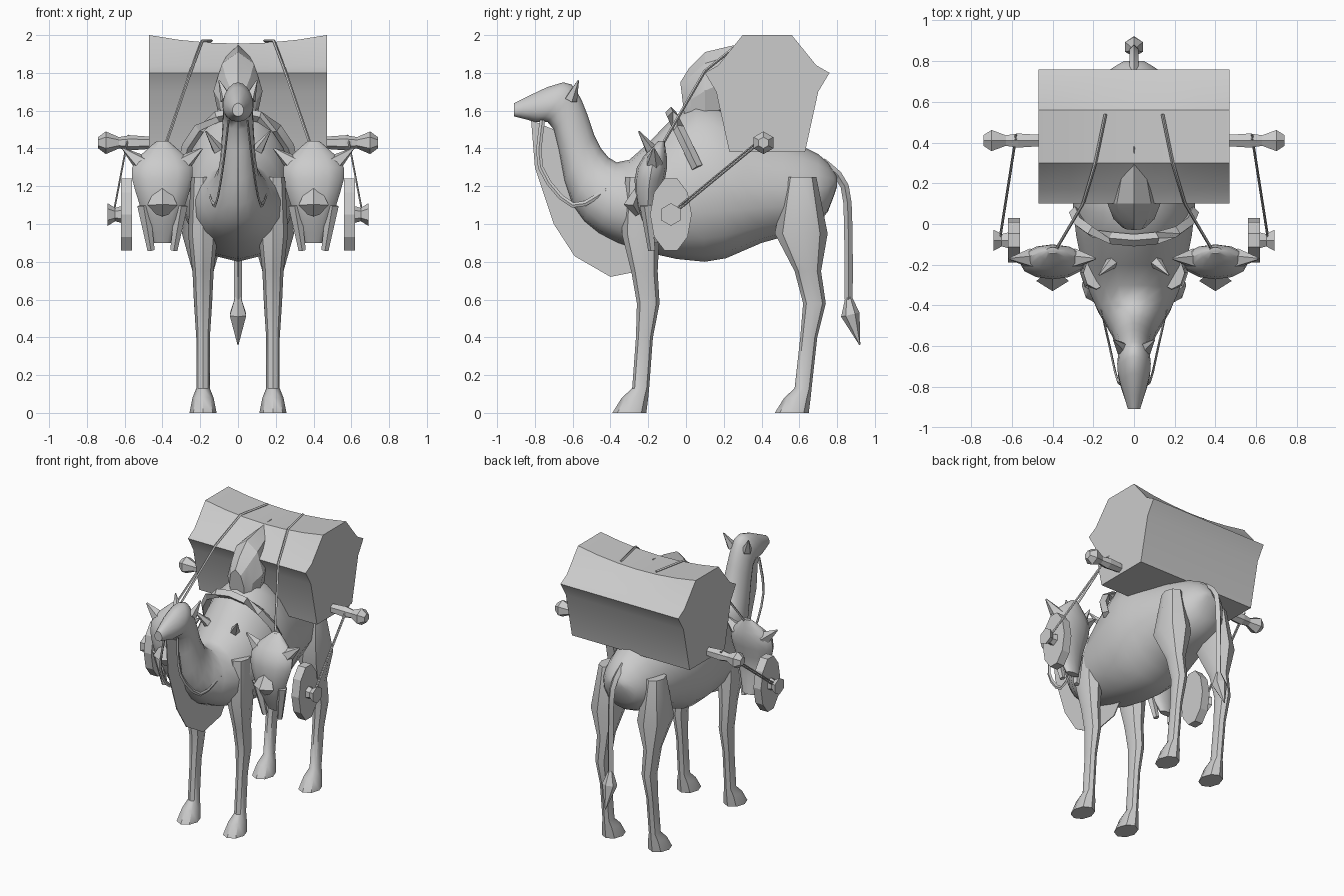
import bpy, bmesh
from math import cos, sin, pi, radians
from mathutils import Vector

default_cube = bpy.data.objects.get("Cube")
if default_cube:
    bpy.data.objects.remove(default_cube, do_unlink=True)

grey = bpy.data.materials.new("plain grey")
grey.use_nodes = True
grey.diffuse_color = (.6, .6, .6, 1)
for node in grey.node_tree.nodes:
    if node.type == 'BSDF_PRINCIPLED':
        node.inputs["Base Color"].default_value = grey.diffuse_color


def skin(name, rings, smooth_angle):
    """Join equal rings of points into a closed solid."""
    bm = bmesh.new()
    loops = [[bm.verts.new(point) for point in ring] for ring in rings]
    for lower, upper in zip(loops, loops[1:]):
        for i in range(len(lower)):
            bm.faces.new((lower[i - 1], lower[i], upper[i], upper[i - 1]))
    bm.faces.new(loops[0])
    bm.faces.new(loops[-1])
    bmesh.ops.recalc_face_normals(bm, faces=bm.faces)
    mesh = bpy.data.meshes.new(name)
    bm.to_mesh(mesh)
    bm.free()
    mesh.materials.append(grey)
    obj = bpy.data.objects.new(name, mesh)
    bpy.context.collection.objects.link(obj)
    if smooth_angle:
        bpy.ops.object.select_all(action='DESELECT')
        obj.select_set(True)
        bpy.context.view_layer.objects.active = obj
        bpy.ops.object.shade_smooth_by_angle(angle=radians(smooth_angle))


def ellipse(centre, across, along, sides, egg=0):
    """Ring of points, narrowed towards the 'along' end by the egg factor."""
    turns = [2 * pi * i / sides for i in range(sides)]
    return [centre + across * cos(t) * (1 - egg * sin(t)) + along * sin(t) for t in turns]


def blend(rows, steps):
    """Pass a smooth curve through the rows."""
    result = []
    last = len(rows) - 1
    for i in range(last):
        before, start, end, after = rows[max(i - 1, 0)], rows[i], rows[i + 1], rows[min(i + 2, last)]
        for step in range(steps):
            t = step / steps
            result.append([b + t * (c - a) / 2 + t ** 2 * (a - 2.5 * b + 2 * c - d / 2)
                           + t ** 3 * (1.5 * (b - c) + (d - a) / 2)
                           for a, b, c, d in zip(before, start, end, after)])
    return result + [rows[last]]


def spine(name, rows, steps, sides, smooth_angle):
    """Rows: top y, top z, bottom y, bottom z, half width."""
    rings = []
    for top_y, top_z, low_y, low_z, width in blend(rows, steps):
        top, low = Vector((0, top_y, top_z)), Vector((0, low_y, low_z))
        rings.append(ellipse((top + low) / 2, Vector((width, 0, 0)), (top - low) / 2, sides, .12))
    skin(name, rings, smooth_angle)


def column(name, x, rows, wide, sides):
    """Upright form. Rows: z, y, radius."""
    skin(name, [ellipse(Vector((x, y, z)), Vector((radius * wide, 0, 0)), Vector((0, radius, 0)), sides)
                for z, y, radius in rows], 40)


def tube(name, points, radii, sides, side=1, flat=1, smooth_angle=0):
    """Tube through the points, with one radius for each."""
    points = [Vector((side * x, y, z)) for x, y, z in points]
    rings = []
    for i, point in enumerate(points):
        course = (points[min(i + 1, len(points) - 1)] - points[max(i - 1, 0)]).normalized()
        reference = Vector((0, 1, 0)) if abs(course.x) > .8 else Vector((1, 0, 0))
        across = course.cross(reference).normalized()
        rings.append(ellipse(point, across * radii[i], course.cross(across) * radii[i] * flat, sides))
    skin(name, rings, smooth_angle)


def cord(name, points, radius, side=1, flat=1):
    tube(name, points, [radius] * len(points), 4, side, flat, 30)


def spike(name, base, tip, radius, side=1):
    tube(name, [base, tip], [radius, radius / 9], 5, side)


def turned(name, y, z, profile, side):
    """Six-sided turned form lying along x. Profile: x, radius."""
    tube(name, [(x, y, z) for x, radius in profile], [radius for x, radius in profile], 6, side)


def leg(name, x, thigh_y, thigh_radius, knee_y, ankle_y):
    shin_y = (knee_y + ankle_y) / 2
    column(name, x, [(1.25, thigh_y, .08), (.95, thigh_y, thigh_radius), (.75, (thigh_y + knee_y) / 2, .07),
                     (.58, knee_y, .06), (.4, shin_y, .045), (.13, ankle_y, .045),
                     (.08, ankle_y - .03, .07), (0, ankle_y - .06, .09)], .8, 8)


# Body, neck and head in one skin
spine("body_neck_and_head", [
    (.8, 1.25, .8, 1.2, .05), (.7, 1.37, .7, 1, .17), (.4, 1.5, .4, .9, .26), (.05, 1.64, .1, .8, .3),
    (-.3, 1.34, -.36, .9, .22), (-.45, 1.4, -.6, 1.1, .11), (-.55, 1.65, -.7, 1.5, .08),
    (-.65, 1.75, -.8, 1.54, .08), (-.91, 1.64, -.91, 1.57, .03)], 3, 16, 40)

# Thin mane hanging under the throat and chest
mane = [(-.82, 1.55), (-.8, 1.3), (-.7, 1), (-.59, .83), (-.4, .72), (-.2, .76), (-.1, .9),
        (-.4, 1), (-.6, 1.2), (-.7, 1.5)]
skin("throat_mane", [[(x, y, z) for y, z in mane] for x in (-.003, .003)], 0)

# Tail and its tuft
cord("tail", blend([(0, .72, 1.33), (0, .84, 1.2), (0, .86, .9), (0, .86, .6)], 3), .022)
tube("tail_tuft", [(0, .86, .62), (0, .87, .52), (0, .92, .36)], [.015, .05, .003], 6)

# Domed cushion in front of the chest
spine("saddle_cushion", [(-.03, 1.75, 0, 1.5, .06), (.1, 1.91, .1, 1.5, .13), (.38, 1.96, .4, 1.7, .04)],
      2, 8, 20)

# Travelling chest: half outline mirrored front to back, with a lid that sags in the middle
chest_y, chest_half = .43, .47
half_outline = [(.13, 2), (.26, 1.84), (.33, 1.8), (.27, 1.7), (.2, 1.38)]
outline = [(chest_y + y, z) for y, z in half_outline]
outline += [(chest_y - y, z) for y, z in reversed(half_outline)]
stations = [i / 3 - 1 for i in range(7)]
skin("travelling_chest", [[(chest_half * s, y, z - (.045 * (1 - s * s) if z == 2 else 0))
                           for y, z in outline] for s in stations], 20)

# Strap arching over the hump
arc = [pi * i / 8 for i in range(9)]
cord("hump_strap", [(.29 * cos(a), .06 - .14 * sin(a), 1.3 + .29 * sin(a)) for a in arc], .03)

for side, label in ((1, "left"), (-1, "right")):
    # Legs with splayed hooves
    leg("front_leg_" + label, side * .185, -.24, .1, -.2, -.24)
    leg("hind_leg_" + label, side * .185, .61, .14, .68, .62)

    # Ears, shoulder spikes and reins
    spike("ear_" + label, (.06, -.61, 1.66), (.1, -.57, 1.76), .035, side)
    spike("shoulder_spike_" + label, (.09, -.17, 1.37), (.17, -.25, 1.49), .04, side)
    cord("rein_" + label, blend([(.05, -.76, 1.55), (.08, -.77, 1.3), (.12, -.6, 1.1), (.16, -.42, 1.18)], 3),
         .014, side, .4)

    # Carrying pole end
    turned("pole_end_" + label, chest_y - .02, 1.43,
           [(.4, .05), (.43, .03), (.57, .04), (.63, .03), (.7, .06), (.74, .03)], side)

    # Hanging mask with nose, horns and tusks
    mask_x = .4
    column("mask_" + label, side * mask_x,
           blend([(1.44, -.13, .015), (1.3, -.18, .08), (1.1, -.2, .06), (.9, -.15, .025)], 3), 2, 12)
    tube("mask_nose_" + label, [(mask_x, -.24, 1.2), (mask_x, -.28, 1.1), (mask_x, -.25, 1.05)],
         [.02, .05, .02], 4, side, 1.6)
    for outward in (-1, 1):
        spike("mask_horn_" + label, (mask_x + outward * .11, -.17, 1.32),
              (mask_x + outward * .21, -.17, 1.4), .05, side)
        tube("mask_tusk_" + label, [(mask_x + outward * .1, -.21, 1.1), (mask_x + outward * .06, -.18, .86)],
             [.035, .02], 5, side)

    # Side shield with its knob
    shield_y, shield_z = -.08, 1.05
    rim = [pi * i / 5 for i in range(10)]
    skin("shield_" + label, [[(side * x, shield_y + .11 * cos(a), shield_z + .2 * sin(a)) for a in rim]
                             for x in (.56, .62)], 0)
    turned("shield_knob_" + label, shield_y, shield_z, [(.6, .05), (.65, .035), (.69, .06)], side)

    # Ropes from pole to shield, and over the lid to the mask
    for gap in (-.01, .01):
        cord("shield_rope_" + label, [(.58, chest_y + gap, 1.47), (.66, shield_y + gap, shield_z)], .005, side)
    cord("lid_rope_" + label, [(.14, .54, 1.97), (.19, .3, 1.97), (.25, .1, 1.81), (.38, -.12, 1.43)],
         .008, side)
